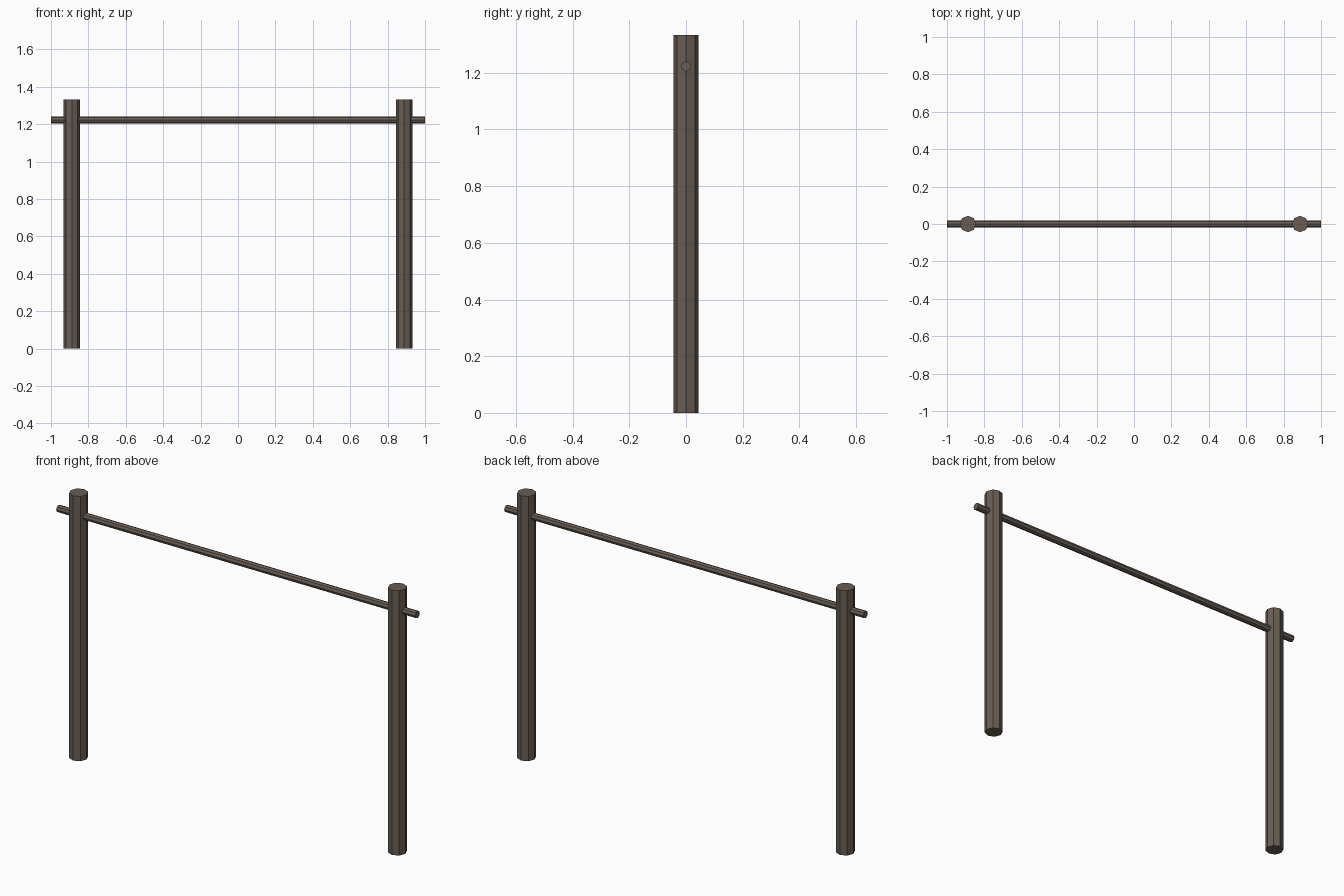
import bpy
import math

if "Cube" in bpy.data.objects:
    bpy.data.objects.remove(bpy.data.objects["Cube"], do_unlink=True)

# Weathered wood colour
wood = bpy.data.materials.new("dark_wood")
wood.use_nodes = True
colour = (0.14, 0.11, 0.088, 1)
wood.diffuse_color = colour
wood.node_tree.nodes["Principled BSDF"].inputs["Base Color"].default_value = colour


def pole(name, radius, length, location, rotation=(0, 0, 0)):
    """Flat-shaded eight-sided pole."""
    bpy.ops.mesh.primitive_cylinder_add(vertices=8, radius=radius, depth=length,
                                        location=location, rotation=rotation)
    obj = bpy.context.object
    obj.name = name
    obj.data.materials.append(wood)


# Upright posts
HEIGHT = 1.333
for side, x in (("left", 0.888), ("right", -0.888)):
    pole(side + "_post", 0.044, HEIGHT, (x, 0, HEIGHT / 2))

# Crossbar running through both posts
pole("crossbar", 0.018, 2, (0, 0, 1.223), (0, math.pi / 2, 0))
